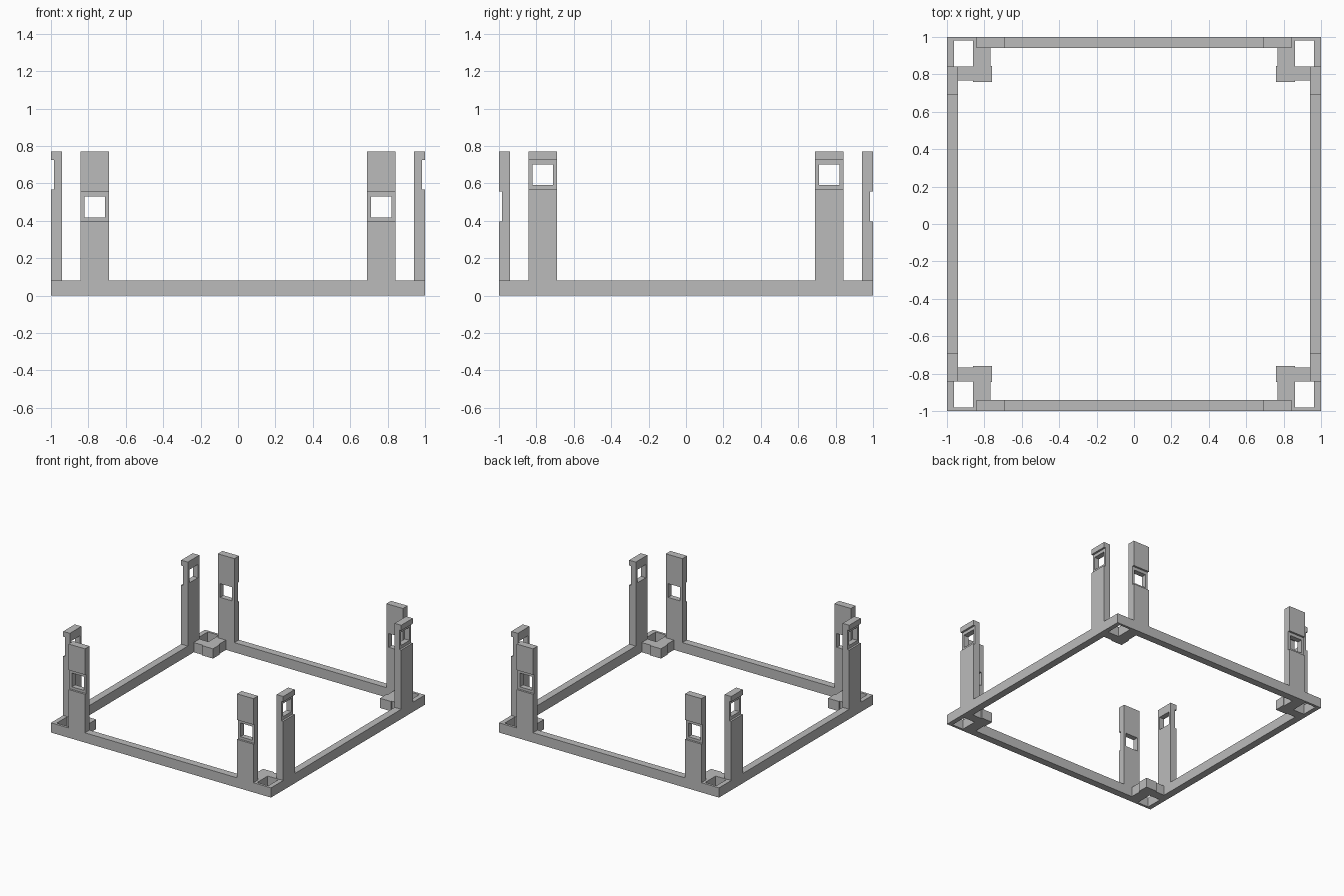
import bpy, bmesh, math
from mathutils import Matrix

if "Cube" in bpy.data.objects:
    bpy.data.objects.remove(bpy.data.objects["Cube"])

GREY = bpy.data.materials.new("plain grey")
GREY.diffuse_color = (0.5, 0.5, 0.5, 1)
GREY.use_nodes = True
GREY.node_tree.nodes["Principled BSDF"].inputs["Base Color"].default_value = GREY.diffuse_color

BASE_H, TOP = 0.08, 0.77      # frame height, post height
WALL = 0.06                   # wall and post thickness
POST_X, POST_W = 0.766, 0.15  # post centre offset and width
NOTCH, WINDOW = 0.016, 0.11   # notch depth, window width


def box(name, x0, x1, y0, y1, z0, z1):
    bm = bmesh.new()
    bmesh.ops.create_cube(bm, size=1)
    bm.transform(Matrix.Translation(((x0 + x1) / 2, (y0 + y1) / 2, (z0 + z1) / 2))
                 @ Matrix.Diagonal((x1 - x0, y1 - y0, z1 - z0, 1)))
    mesh = bpy.data.meshes.new(name)
    bm.to_mesh(mesh)
    bm.free()
    mesh.materials.append(GREY)
    ob = bpy.data.objects.new(name, mesh)
    bpy.context.collection.objects.link(ob)
    return ob


def cut(ob, cutter):
    mod = ob.modifiers.new("cut", 'BOOLEAN')
    mod.operation, mod.solver, mod.object = 'DIFFERENCE', 'EXACT', cutter
    bpy.context.view_layer.objects.active = ob
    bpy.ops.object.modifier_apply(modifier=mod.name)
    bpy.data.objects.remove(cutter)


def base_frame():
    # outer square, stepped inner opening and four corner sockets, filled and extruded
    corner = [(0.94, 0.768), (0.86, 0.768), (0.86, 0.759), (0.759, 0.759),
              (0.759, 0.845), (0.768, 0.845), (0.768, 0.94)]
    inner = []
    for sx, sy in ((1, 1), (-1, 1), (-1, -1), (1, -1)):
        pts = [(sx * x, sy * y) for x, y in corner]
        inner += pts if sx * sy > 0 else pts[::-1]
    loops = [[(-1, -1), (1, -1), (1, 1), (-1, 1)], inner]
    for sx in (-1, 1):
        for sy in (-1, 1):
            loops.append([(sx * x, sy * y) for x, y in
                          ((0.86, 0.843), (0.962, 0.843), (0.962, 0.98), (0.86, 0.98))])
    curve = bpy.data.curves.new("base_frame", 'CURVE')
    curve.dimensions, curve.fill_mode, curve.extrude = '2D', 'BOTH', BASE_H / 2
    for pts in loops:
        s = curve.splines.new('POLY')
        s.points.add(len(pts) - 1)
        for p, (x, y) in zip(s.points, pts):
            p.co = (x, y, 0, 1)
        s.use_cyclic_u = True
    tmp = bpy.data.objects.new("outline", curve)
    bpy.context.collection.objects.link(tmp)
    dg = bpy.context.evaluated_depsgraph_get()
    mesh = bpy.data.meshes.new_from_object(tmp.evaluated_get(dg))
    bpy.data.objects.remove(tmp)
    bm = bmesh.new()
    bm.from_mesh(mesh)
    bmesh.ops.remove_doubles(bm, verts=bm.verts, dist=1e-4)
    bmesh.ops.translate(bm, verts=bm.verts, vec=(0, 0, BASE_H / 2))
    bmesh.ops.recalc_face_normals(bm, faces=bm.faces)
    for f in bm.faces:
        f.smooth = False
        f.material_index = 0
    bm.to_mesh(mesh)
    bm.free()
    mesh.materials.clear()
    mesh.materials.append(GREY)
    bpy.context.collection.objects.link(bpy.data.objects.new("base_frame", mesh))


def posts(name, notch, window, angles):
    # one post with outer notch and window, reused around the frame
    first = box(name, -POST_W / 2, POST_W / 2, -1, -1 + WALL, BASE_H, TOP)
    cut(first, box("notch_cutter", -0.2, 0.2, -1.1, -1 + NOTCH, *notch))
    cut(first, box("window_cutter", -WINDOW / 2, WINDOW / 2, -1.1, -0.8, *window))
    mesh = first.data
    bpy.data.objects.remove(first)
    for a in angles:
        for side in (-1, 1):
            ob = bpy.data.objects.new(name, mesh)
            ob.matrix_world = (Matrix.Rotation(math.radians(a), 4, 'Z')
                               @ Matrix.Translation((side * POST_X, 0, 0)))
            bpy.context.collection.objects.link(ob)


base_frame()
# front and back posts have low windows, side posts have high ones
posts("front_back_post", (0.396, 0.556), (0.417, 0.53), (0, 180))
posts("side_post", (0.566, 0.726), (0.592, 0.70), (90, 270))
